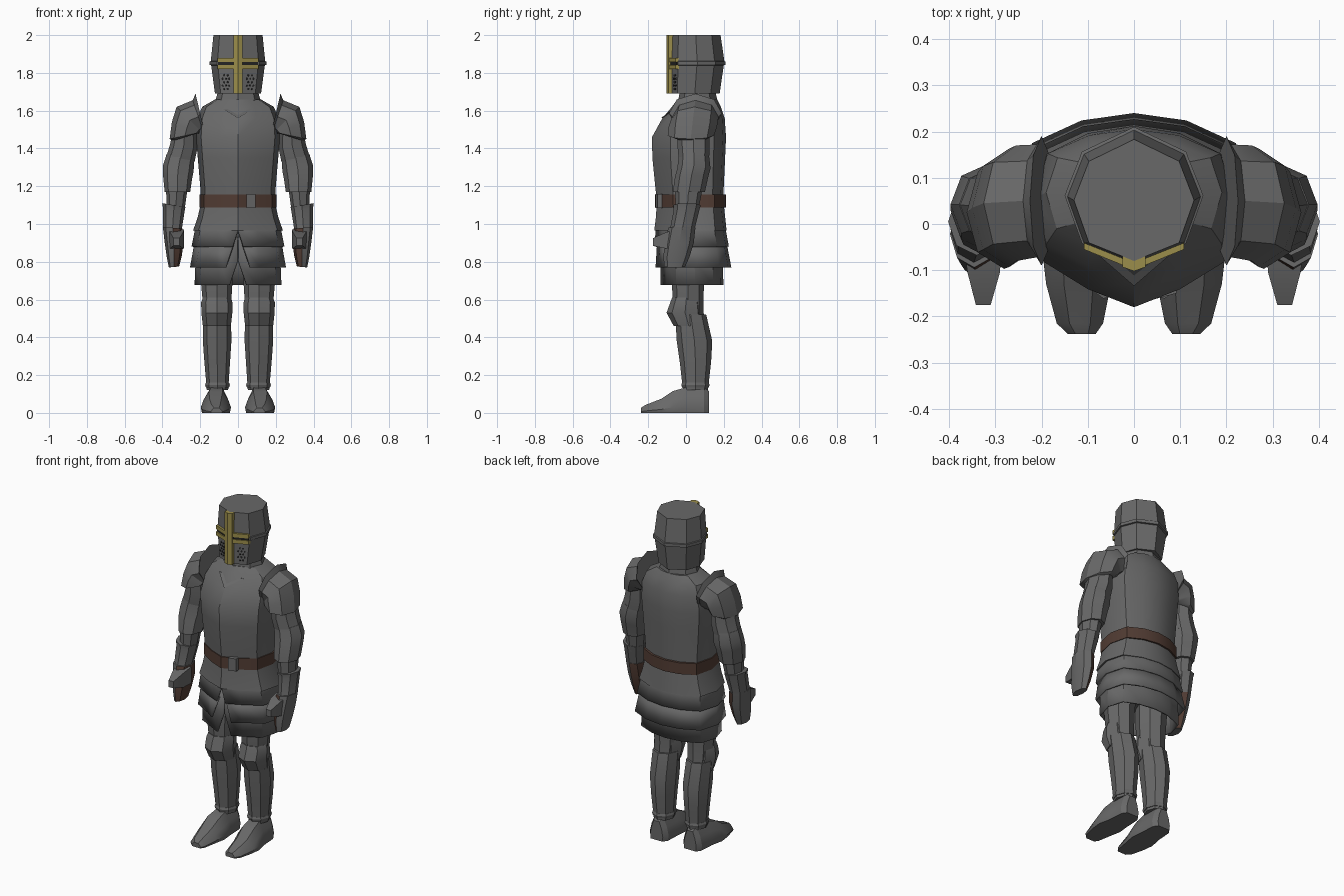
import bpy, bmesh, math
from mathutils import Matrix


def material(name, rgb):
    m = bpy.data.materials.new(name)
    m.diffuse_color = (*rgb, 1)
    return m


STEEL = material("steel", (0.14, 0.14, 0.14))
GOLD = material("gold", (0.33, 0.27, 0.07))
LEATHER = material("brown leather", (0.085, 0.046, 0.034))
DARK = material("dark gap", (0.018, 0.018, 0.018))

# Half outlines: (share of half width, share of depth from front to back)
HELM = [(0, 0), (.75, .15), (1, .5), (.75, .82), (0, 1)]
BODY = [(0, 0), (.45, .1), (.88, .25), (1, .55), (.87, .84), (.45, .96), (0, 1)]


def outline(half, z, w, front, back, gap=None):
    """Closed outline, or one open at the front when a gap is given."""
    pts = [(u * w, front + v * (back - front), z) for u, v in half]
    if gap is not None:
        pts[0] = (gap, pts[0][1] + .05 * gap, z)
    left = [(-x, y, z) for x, y, z in reversed(pts[:-1])]
    return pts + (left if gap is not None else left[:-1])


def finish(ob, mats, mirror=False, angle=30):
    for m in mats:
        ob.data.materials.append(m)
    bpy.ops.object.select_all(action='DESELECT')
    ob.select_set(True)
    bpy.context.view_layer.objects.active = ob
    bpy.ops.object.shade_smooth_by_angle(angle=math.radians(angle))
    if mirror:
        ob.modifiers.new("mirror", 'MIRROR').use_mirror_merge = False
    return ob


def loft(name, rings, mats=(STEEL,), mirror=False, closed=True, rule=None):
    bm = bmesh.new()
    vs = [[bm.verts.new(p) for p in r] for r in rings]
    n = len(rings[0])
    for a, b in zip(vs, vs[1:]):
        for i in range(n if closed else n - 1):
            j = (i + 1) % n
            bm.faces.new((a[i], a[j], b[j], b[i]))
    if closed:
        bm.faces.new(vs[0][::-1])
        bm.faces.new(vs[-1])
    bmesh.ops.recalc_face_normals(bm, faces=bm.faces)
    bm.normal_update()
    if rule:
        for f in bm.faces:
            f.material_index = rule(f)
    me = bpy.data.meshes.new(name)
    bm.to_mesh(me)
    bm.free()
    ob = bpy.data.objects.new(name, me)
    bpy.context.collection.objects.link(ob)
    return finish(ob, mats, mirror)


def limb(name, rows, n=8, **kw):
    """Each row: outer x, z, inner x, z, centre y, half depth."""
    rings = []
    for ax, az, bx, bz, cy, d in rows:
        ring = []
        for i in range(n):
            t = 2 * math.pi * i / n
            c = math.cos(t) / 2
            ring.append(((ax + bx) / 2 + c * (ax - bx), cy + math.sin(t) * d,
                         (az + bz) / 2 + c * (az - bz)))
        rings.append(ring)
    return loft(name, rings, mirror=True, **kw)


def band(name, w, z0, z1, tip, end, t, mat):
    """Plate folded along the middle of the helm's front."""
    plan = [(-w, end), (0, tip), (w, end), (w, end + t), (0, tip + t), (-w, end + t)]
    loft(name, [[(x, y, z) for x, y in plan] for z in (z0, z1)], (mat,))


# Helm with ridge, cross and breathing holes
loft("helm", [outline(HELM, *r) for r in [
    (1.69, .122, -.085, .178), (1.84, .142, -.085, .2), (1.842, .15, -.087, .21),
    (1.86, .15, -.087, .21), (1.862, .144, -.085, .203), (2.0, .13, -.08, .183)]])
band("cross_upright", .025, 1.69, 2.0, -.102, -.093, .03, GOLD)
band("cross_bar_top", .108, 1.857, 1.88, -.099, -.055, .018, GOLD)
band("cross_bar_bottom", .108, 1.82, 1.843, -.099, -.055, .018, GOLD)
band("eye_slit", .106, 1.843, 1.857, -.093, -.049, .012, DARK)

bm = bmesh.new()
for side in (-1, 1):
    for row in range(5):
        for col in range(3 if row % 2 else 2):
            x = .064 + .017 * (col - (1 if row % 2 else .5))
            place = Matrix.Translation((side * x, -.086 + .44 * x, 1.715 + .018 * row))
            turn = Matrix.Rotation(side * .41, 4, 'Z') @ Matrix.Rotation(math.pi / 2, 4, 'X')
            bmesh.ops.create_cone(bm, cap_ends=True, segments=6, radius1=.006,
                                  radius2=.006, depth=.006, matrix=place @ turn)
me = bpy.data.meshes.new("breathing_holes")
bm.to_mesh(me)
bm.free()
holes = bpy.data.objects.new("breathing_holes", me)
bpy.context.collection.objects.link(holes)
finish(holes, (DARK,))

# Neck, breastplate and collar plate
loft("neck_guard", [outline(HELM, *r) for r in [
    (1.58, .13, -.05, .17), (1.66, .118, -.04, .165), (1.72, .1, -.03, .15)]])
loft("breastplate", [outline(BODY, *r) for r in [
    (1.09, .195, -.15, .195), (1.2, .2, -.163, .2), (1.35, .213, -.178, .207),
    (1.46, .222, -.18, .212), (1.56, .215, -.125, .205), (1.62, .19, -.075, .185),
    (1.66, .12, -.045, .165)]])
loft("collar_plate", [[(-.08, -.065 + t, 1.61), (.08, -.065 + t, 1.61), (0, -.134 + t, 1.56)]
                      for t in (0, .02)])

# Belt and buckle
loft("belt", [outline(BODY, z, .204, -.164, .212) for z in (1.087, 1.155)], (LEATHER,))
loft("buckle", [[(.046, -.162, z), (.092, -.15, z), (.092, -.125, z), (.046, -.125, z)]
                for z in (1.085, 1.16)])

# Skirt of overlapping plates, parted at the front
loft("skirt_top", [outline(BODY, *r) for r in [
    (1.1, .198, -.155, .2), (1.03, .215, -.16, .208), (.965, .238, -.168, .215)]])


def skirt_tier(name, rows):
    ob = loft(name, [outline(BODY, *r) for r in rows], closed=False)
    mod = ob.modifiers.new("thickness", 'SOLIDIFY')
    mod.thickness = .01
    mod.offset = 0


skirt_tier("skirt_middle", [(.985, .222, -.155, .205, .001), (.96, .225, -.157, .207, .002),
                            (.88, .241, -.163, .222, .028)])
skirt_tier("skirt_lower", [(.9, .226, -.15, .21, .021), (.77, .249, -.16, .235, .064)])
skirt_tier("skirt_hem", [(.93, .205, -.125, .185, .001), (.8, .22, -.13, .19, .003),
                         (.677, .225, -.132, .193, .045)])
loft("hips", [outline(BODY, .8, .18, -.08, .15), outline(BODY, 1.0, .19, -.13, .18)])

# Shoulder plates and arms
limb("shoulder_plate", [
    (.225, 1.69, .175, 1.48, .05, .14), (.24, 1.655, .18, 1.48, .05, .122),
    (.325, 1.62, .185, 1.48, .045, .125), (.35, 1.54, .19, 1.48, .035, .128),
    (.362, 1.45, .2, 1.485, .025, .122), (.345, 1.44, .215, 1.48, .03, .1)])
limb("upper_arm", [
    (.34, 1.52, .22, 1.52, .04, .085), (.36, 1.42, .215, 1.4, .04, .085),
    (.385, 1.34, .23, 1.33, .042, .08)])
limb("elbow_guard", [
    (.378, 1.37, .23, 1.35, .042, .08), (.397, 1.31, .235, 1.28, .042, .088),
    (.397, 1.26, .243, 1.24, .03, .088), (.388, 1.17, .253, 1.17, .015, .085)])
limb("forearm", [
    (.382, 1.2, .265, 1.2, .015, .075), (.375, 1.06, .285, 1.06, .005, .058)])
limb("gauntlet_cuff", [
    (.402, 1.11, .278, 1.09, .005, .073), (.397, 1.085, .283, 1.065, .003, .068),
    (.396, .97, .298, .97, -.02, .065)])
limb("hand", [
    (.398, .985, .293, .975, -.022, .072), (.388, .9, .288, .9, -.035, .076),
    (.378, .83, .298, .83, -.05, .07), (.366, .77, .312, .775, -.06, .055)],
    mats=(STEEL, LEATHER), rule=lambda f: 1 if f.normal.x < -.5 else 0)
loft("thumb", [[(x0, y, z0), (x1, y, z0), (x1, y, z1), (x0, y, z1)]
               for y, x0, x1, z0, z1 in [
                   (-.04, .285, .37, .87, .97), (-.105, .29, .36, .87, .957),
                   (-.175, .31, .342, .885, .925)]], mirror=True)

# Legs with knee guards and ankle bands
limb("thigh", [
    (.205, .92, .02, .92, .02, .095), (.195, .68, .03, .68, .01, .085),
    (.186, .58, .036, .58, .012, .08), (.18, .5, .042, .5, .02, .075)])
limb("knee_guard", [
    (.186, .61, .036, .61, .002, .076), (.195, .585, .03, .585, 0, .083),
    (.194, .53, .03, .53, -.005, .098), (.186, .46, .038, .46, .015, .08)])
limb("shin", [
    (.187, .52, .037, .52, .025, .082), (.186, .38, .035, .38, .045, .094),
    (.178, .27, .042, .27, .05, .083), (.165, .12, .052, .12, .05, .066)])
limb("ankle_band", [
    (.17, .135, .047, .135, .05, .071), (.174, .148, .043, .148, .05, .075),
    (.17, .16, .047, .16, .05, .071)])

# Shoes, sectioned from heel to toe: y, centre x, half width, height
loft("shoe", [[(c + u * w, y, v * h) for u, v in
               [(-.92, 0), (-1, .25), (-.82, .6), (-.45, 1), (.45, 1), (.82, .6), (1, .25), (.92, 0)]]
              for y, c, w, h in [
                  (.122, .112, .042, .115), (.095, .112, .062, .135), (.0, .113, .068, .135),
                  (-.07, .117, .08, .115), (-.13, .12, .07, .075), (-.215, .117, .05, .042),
                  (-.238, .113, .03, .027)]], mirror=True)
